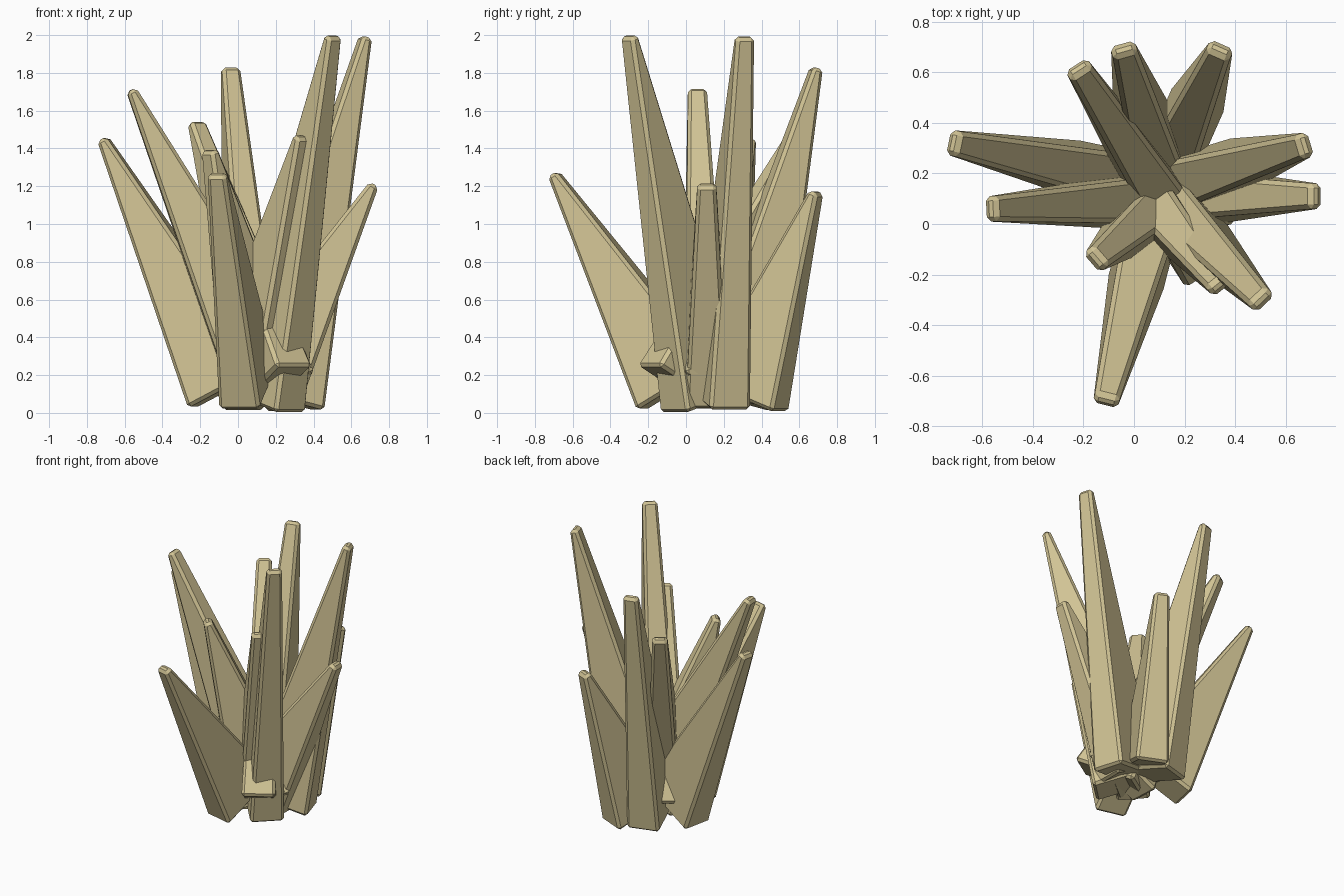
import bpy, bmesh
from mathutils import Vector

if "Cube" in bpy.data.objects:
    bpy.data.objects.remove(bpy.data.objects["Cube"])

mat = bpy.data.materials.new("dry_tan")
mat.diffuse_color = (0.64, 0.55, 0.30, 1)
mat.use_nodes = True
mat.node_tree.nodes["Principled BSDF"].inputs["Base Color"].default_value = mat.diffuse_color

# each spike: centre of base face, centre of tip face
SPIKES = [
    ((0.13, 0.095, 0.063), (0.503, -0.30, 1.995)),
    ((0.215, 0.17, 0.070), (0.675, 0.31, 1.99)),
    ((0.085, 0.25, 0.070), (-0.04, 0.69, 1.825)),
    ((0.195, 0.10, 0.115), (-0.565, 0.06, 1.71)),
    ((0.195, -0.03, 0.140), (-0.22, 0.615, 1.535)),
    ((-0.045, 0.18, 0.132), (-0.715, 0.32, 1.45)),
    ((0.15, 0.12, 0.100), (-0.15, -0.14, 1.39)),
    ((0.02, 0.16, 0.115), (0.34, -0.24, 1.465)),
    ((0.055, -0.045, 0.133), (-0.11, -0.70, 1.265)),
    ((0.12, 0.11, 0.130), (0.72, 0.11, 1.21)),
    ((0.17, 0.305, 0.088), (0.34, 0.69, 1.17)),
]
BASE = (0.23, 0.113)    # half depth along the lean, half width across it
TIP = (0.027, 0.05)
BEVEL = 0.018


def spike(name, base, tip):
    """Tapered rectangular blade with chamfered edges, leaning outward."""
    base, tip = Vector(base), Vector(tip)
    axis = (tip - base).normalized()
    across = Vector((0, 0, 1)).cross(axis).normalized()
    lean = across.cross(axis)
    bm = bmesh.new()
    rings = []
    for centre, (d, w) in ((base, BASE), (tip, TIP)):
        rings.append([bm.verts.new(centre + lean * d * i + across * w * j)
                      for i, j in ((1, 1), (-1, 1), (-1, -1), (1, -1))])
    lo, hi = rings
    bm.faces.new(lo)
    bm.faces.new(hi)
    for k in range(4):
        n = (k + 1) % 4
        bm.faces.new((lo[k], lo[n], hi[n], hi[k]))
    bmesh.ops.recalc_face_normals(bm, faces=bm.faces[:])
    bmesh.ops.bevel(bm, geom=bm.edges[:], offset=BEVEL, segments=1,
                    profile=0.5, affect='EDGES', clamp_overlap=True)
    bmesh.ops.recalc_face_normals(bm, faces=bm.faces[:])
    mesh = bpy.data.meshes.new(name)
    bm.to_mesh(mesh)
    bm.free()
    mesh.materials.append(mat)
    bpy.context.collection.objects.link(bpy.data.objects.new(name, mesh))


# the whole tuft
for n, (b, t) in enumerate(SPIKES, 1):
    spike(f"grass_blade_{n:02d}", b, t)
